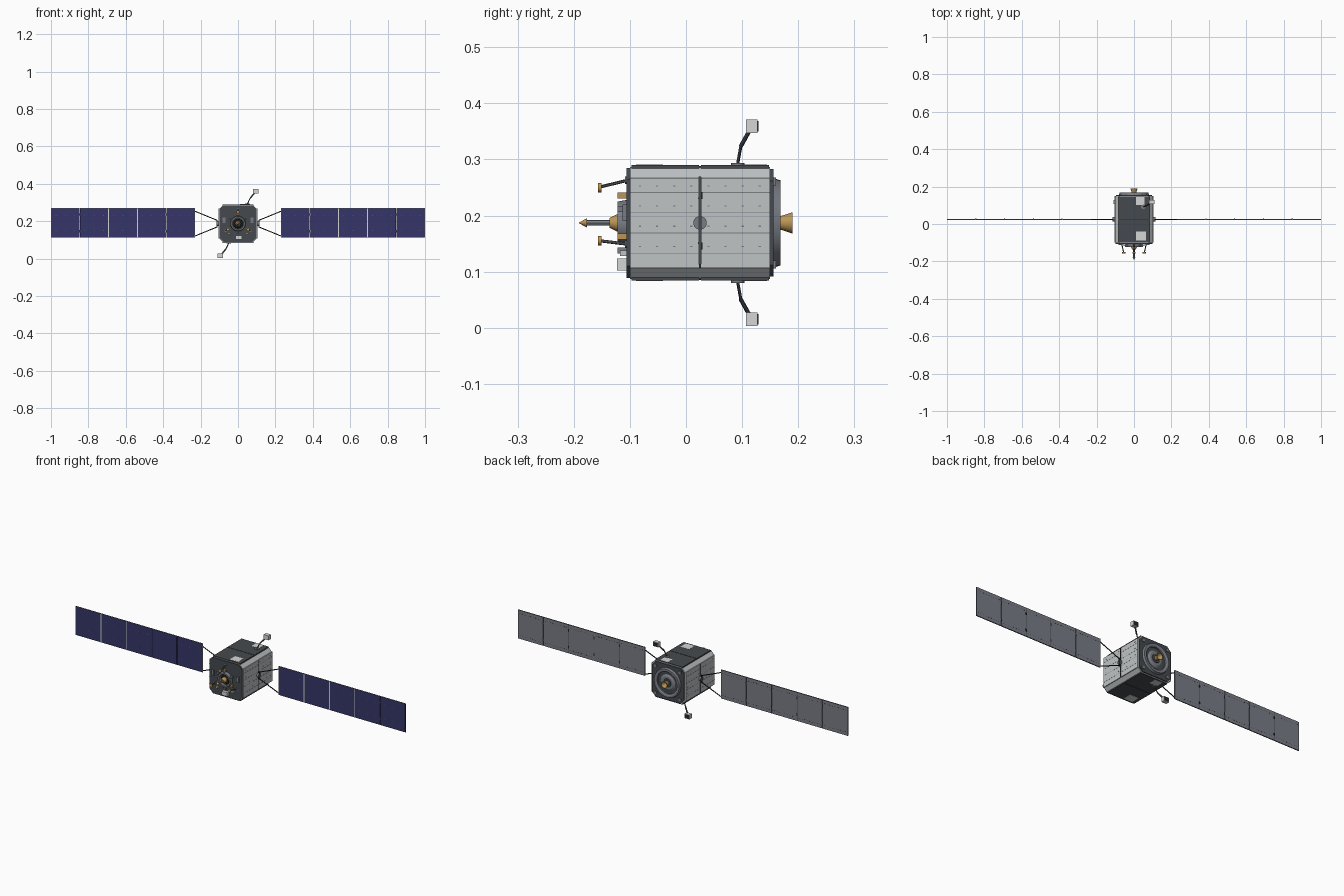
import bpy, bmesh, math
from mathutils import Vector, Matrix

if "Cube" in bpy.data.objects:
    bpy.data.objects.remove(bpy.data.objects["Cube"])

CZ = 0.187   # height of the body axis
PY = 0.025   # depth of the solar wings


def material(name, r, g, b):
    m = bpy.data.materials.new(name)
    m.use_nodes = True
    m.diffuse_color = (r, g, b, 1)
    m.node_tree.nodes["Principled BSDF"].inputs["Base Color"].default_value = (r, g, b, 1)
    return m


DARK = material("dark grey", 0.06, 0.068, 0.077)
BLACK = material("near black", 0.02, 0.021, 0.023)
LIGHT = material("light grey", 0.52, 0.55, 0.56)
SEAM = material("seam grey", 0.2, 0.21, 0.22)
MID = material("mid grey", 0.19, 0.205, 0.235)
BLUE = material("cell blue", 0.035, 0.035, 0.14)
GOLD = material("gold", 0.5, 0.3, 0.09)
PALE = material("pale white", 0.66, 0.67, 0.67)


def finish(name, bm, mats, smooth=False):
    bmesh.ops.recalc_face_normals(bm, faces=bm.faces)
    me = bpy.data.meshes.new(name)
    bm.to_mesh(me)
    bm.free()
    for m in mats:
        me.materials.append(m)
    ob = bpy.data.objects.new(name, me)
    bpy.context.collection.objects.link(ob)
    if smooth:
        bpy.ops.object.select_all(action='DESELECT')
        ob.select_set(True)
        bpy.context.view_layer.objects.active = ob
        bpy.ops.object.shade_smooth_by_angle()
    return ob


def box(name, centre, size, mat):
    bm = bmesh.new()
    bmesh.ops.create_cube(bm, size=1, matrix=Matrix.Translation(centre) @ Matrix.Diagonal((*size, 1)))
    return finish(name, bm, [mat])


def rod(name, a, b, r1, mat, r2=None, sides=12):
    a, b = Vector(a), Vector(b)
    rot = (b - a).to_track_quat('Z', 'Y').to_matrix().to_4x4()
    bm = bmesh.new()
    bmesh.ops.create_cone(bm, cap_ends=True, segments=sides, radius1=r1,
                          radius2=r1 if r2 is None else r2, depth=(b - a).length,
                          matrix=Matrix.Translation((a + b) / 2) @ rot)
    return finish(name, bm, [mat], True)


def lathe(name, profile, mat, closed=True):
    # spin (radius, y) points around the body axis
    bm = bmesh.new()
    vs = [bm.verts.new((r, y, CZ)) for r, y in profile]
    pairs = list(zip(vs, vs[1:])) + ([(vs[-1], vs[0])] if closed else [])
    es = [bm.edges.new(p) for p in pairs]
    bmesh.ops.spin(bm, geom=vs + es, cent=(0, 0, CZ), axis=(0, 1, 0),
                   angle=math.tau, steps=40, use_merge=True)
    bmesh.ops.remove_doubles(bm, verts=bm.verts, dist=0.00001)
    return finish(name, bm, [mat], True)


def octagon(name, half, cut, y0, y1, mat):
    # square prism along y with clipped corners
    k = half - cut
    ring = [(half, -k), (half, k), (k, half), (-k, half),
            (-half, k), (-half, -k), (-k, -half), (k, -half)]
    bm = bmesh.new()
    face = bm.faces.new([bm.verts.new((x, y0, CZ + z)) for x, z in ring])
    new = bmesh.ops.extrude_face_region(bm, geom=[face])["geom"]
    bmesh.ops.translate(bm, vec=(0, y1 - y0, 0), verts=[v for v in new if isinstance(v, bmesh.types.BMVert)])
    return finish(name, bm, [mat])


# Body shell and end plates
octagon("body", 0.1, 0.021, -0.1, 0.15, LIGHT)
octagon("front_plate", 0.098, 0.021, -0.106, -0.1, DARK)
octagon("back_plate", 0.096, 0.021, 0.15, 0.156, DARK)

for s, side in ((1, "left"), (-1, "right")):
    # Side cladding with its seams and rivets
    x = s * 0.102
    box(side + "_cladding", (x, PY, CZ), (0.004, 0.25, 0.16), LIGHT)
    for dz in (-0.054, -0.018, 0.018, 0.054):
        box(side + "_seam", (s * 0.104, PY, CZ + dz), (0.001, 0.25, 0.0012), SEAM)
        for i in range(8):
            box(side + "_rivet", (s * 0.104, -0.082 + i * 0.0305, CZ + dz + 0.012), (0.0014, 0.004, 0.002), SEAM)
    box(side + "_centre_seam", (s * 0.104, PY, CZ), (0.002, 0.003, 0.16), BLACK)

    # Wing hinge and forked yoke
    rod(side + "_hinge", (s * 0.1, PY, CZ), (s * 0.114, PY, CZ), 0.012, MID, sides=24)
    box(side + "_hinge_bar", (s * 0.112, PY, CZ), (0.006, 0.006, 0.04), BLACK)
    for u in (-1, 1):
        rod(side + "_yoke", (s * 0.112, PY, CZ + u * 0.018), (s * 0.232, PY, CZ + u * 0.067), 0.0026, BLACK, sides=8)

    # Five solar panels: blue cells in front, grey backs
    for i in range(5):
        cx = s * (0.23 + 0.154 * (i + 0.5))
        box(side + "_panel_frame", (cx, PY, 0.191), (0.153, 0.004, 0.157), DARK)
        box(side + "_panel_rim", (cx, PY - 0.0021, 0.191), (0.153, 0.0006, 0.157), PALE)
        box(side + "_cells", (cx, PY - 0.0026, 0.191), (0.149, 0.0008, 0.155), BLUE)
        box(side + "_panel_back", (cx, PY + 0.0022, 0.191), (0.151, 0.0008, 0.155), MID)
        for u in (-1, 1):
            for k in (-1, 0, 1):
                box(side + "_cell_stud", (cx + k * 0.05, PY - 0.003, 0.191 + u * 0.04),
                    (0.003, 0.001, 0.003), SEAM)
            for k in range(9):
                box(side + "_back_dash", (cx + (k - 4) * 0.016, PY + 0.0026, 0.191 + u * 0.06),
                    (0.006, 0.0008, 0.0015), BLACK)
        if i < 4:
            for u in (-1, 1):
                box(side + "_panel_hinge", (s * (0.23 + 0.154 * (i + 1)), PY + 0.001, 0.191 + u * 0.045),
                    (0.006, 0.006, 0.012), BLACK)

# Top and bottom decks, turned half round from each other
for s, deck in ((1, "top"), (-1, "bottom")):
    def at(x, y, h):
        return Vector((s * x, y, CZ + s * h))

    for cy in (-0.037, 0.087):
        box(deck + "_deck", at(0, cy, 0.1), (0.164, 0.121, 0.006), DARK)
    box(deck + "_deck_seam", at(0, PY, 0.0995), (0.16, 0.004, 0.004), BLACK)
    box(deck + "_front_patch", at(0.037, -0.065, 0.1034), (0.052, 0.048, 0.001), PALE)
    box(deck + "_rear_patch", at(0.033, 0.123, 0.1034), (0.046, 0.042, 0.001), PALE)

    # Jointed boom with a sensor box
    rod(deck + "_boom_foot", at(0.05, 0.092, 0.1), at(0.05, 0.092, 0.107), 0.012, MID, sides=16)
    rod(deck + "_lower_boom", at(0.05, 0.092, 0.105), at(0.066, 0.098, 0.138), 0.0028, DARK)
    rod(deck + "_upper_boom", at(0.066, 0.098, 0.137), at(0.09, 0.114, 0.166), 0.0038, DARK)
    box(deck + "_sensor", at(0.095, 0.117, 0.172), (0.03, 0.021, 0.024), PALE)
    box(deck + "_sensor_face", at(0.095, 0.128, 0.172), (0.024, 0.002, 0.019), BLACK)

# Docking ring and probe
lathe("docking_ring", [(0.03, -0.105), (0.03, -0.122), (0.038, -0.122), (0.041, -0.105)], MID)
lathe("docking_base", [(0, -0.112), (0.022, -0.112), (0.026, -0.105), (0, -0.105)], BLACK, False)
lathe("probe_collar", [(0, -0.136), (0.009, -0.136), (0.015, -0.124), (0.015, -0.118),
                       (0.01, -0.105)], GOLD, False)
rod("probe_shaft", (0, -0.12, CZ), (0, -0.177, CZ), 0.005, MID)
rod("probe_tip", (0, -0.176, CZ), (0, -0.191, CZ), 0.0085, GOLD, 0.0005)

# Three inward leaning arms with gold pads
for deg in (90, 210, 330):
    c, n = math.cos(math.radians(deg)), math.sin(math.radians(deg))
    rod("arm", (0.076 * c, -0.104, CZ + 0.076 * n), (0.064 * c, -0.153, CZ + 0.064 * n), 0.0028, DARK)
    rod("arm_pad", (0.063 * c, -0.151, CZ + 0.063 * n), (0.063 * c, -0.157, CZ + 0.063 * n), 0.0085, GOLD, sides=16)
    rod("arm_foot", (0.076 * c, -0.104, CZ + 0.076 * n), (0.076 * c, -0.109, CZ + 0.076 * n), 0.007, MID)

# Latches around the docking ring
for i in range(6):
    a = math.radians(60 * i + 30)
    c, n = 0.049 * math.cos(a), 0.049 * math.sin(a)
    box("latch", (c, -0.113, CZ + n), (0.011, 0.018, 0.011), GOLD if i % 2 else MID)

# Front instruments
box("camera_box", (0.004, -0.114, 0.113), (0.034, 0.018, 0.021), PALE)
for s in (-1, 1):
    box("front_sensor", (s * 0.048, -0.111, 0.133), (0.014, 0.014, 0.01), LIGHT)
    box("front_unit", (s * 0.075, -0.109, 0.205), (0.014, 0.008, 0.03), MID)

# Launch ring, engine dish and nozzle
lathe("launch_ring", [(0.06, 0.155), (0.06, 0.164), (0.066, 0.168), (0.076, 0.168), (0.08, 0.155)], MID)
lathe("engine_dish", [(0, 0.162), (0.034, 0.162), (0.044, 0.156)], MID, False)
lathe("engine_well", [(0, 0.164), (0.022, 0.164), (0.024, 0.16)], DARK, False)
lathe("nozzle", [(0.011, 0.16), (0.013, 0.172), (0.019, 0.19), (0.017, 0.19), (0.009, 0.172), (0.008, 0.16)], GOLD)

# Corner brackets on the back plate
for sx in (-1, 1):
    for sz in (-1, 1):
        box("back_bracket", (sx * 0.074, 0.157, CZ + sz * 0.074), (0.014, 0.006, 0.014), MID)
